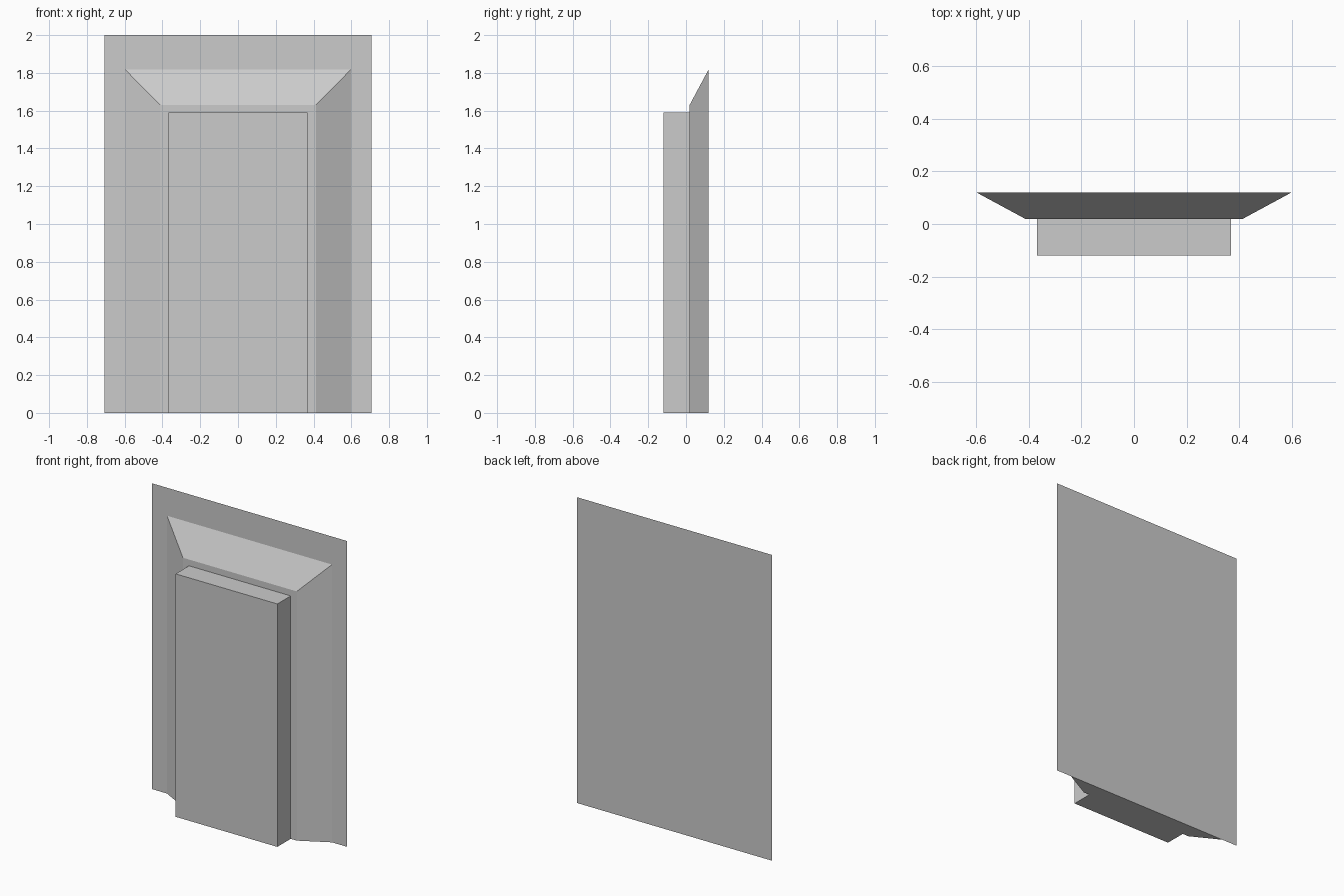
import bpy

if "Cube" in bpy.data.objects:
    bpy.data.objects.remove(bpy.data.objects["Cube"])


def make_object(name, verts, faces):
    mesh = bpy.data.meshes.new(name)
    mesh.from_pydata(verts, [], faces)
    mesh.update()
    obj = bpy.data.objects.new(name, mesh)
    bpy.context.collection.objects.link(obj)
    return obj


def rect(half_width, height, y):
    # Upright rectangle standing on the ground, counter-clockwise from the front
    return [(-half_width, y, 0), (half_width, y, 0),
            (half_width, y, height), (-half_width, y, height)]


def raised_block(name, back, front):
    # Front face plus four sides; the back sits against the part behind it
    sides = [(i, (i + 1) % 4, (i + 1) % 4 + 4, i + 4) for i in range(4)]
    return make_object(name, rect(*back) + rect(*front), sides + [(4, 5, 6, 7)])


BACK, STEP, FRONT = 0.119, 0.019, -0.119

# Thin wall sheet at the back
make_object("back_panel", rect(0.707, 2.0, BACK), [(0, 1, 2, 3)])

# Bevelled surround tapering toward the front
raised_block("bevelled_surround", (0.597, 1.817, BACK), (0.412, 1.63, STEP))

# Projecting door slab
raised_block("door_slab", (0.368, 1.589, STEP), (0.368, 1.589, FRONT))
